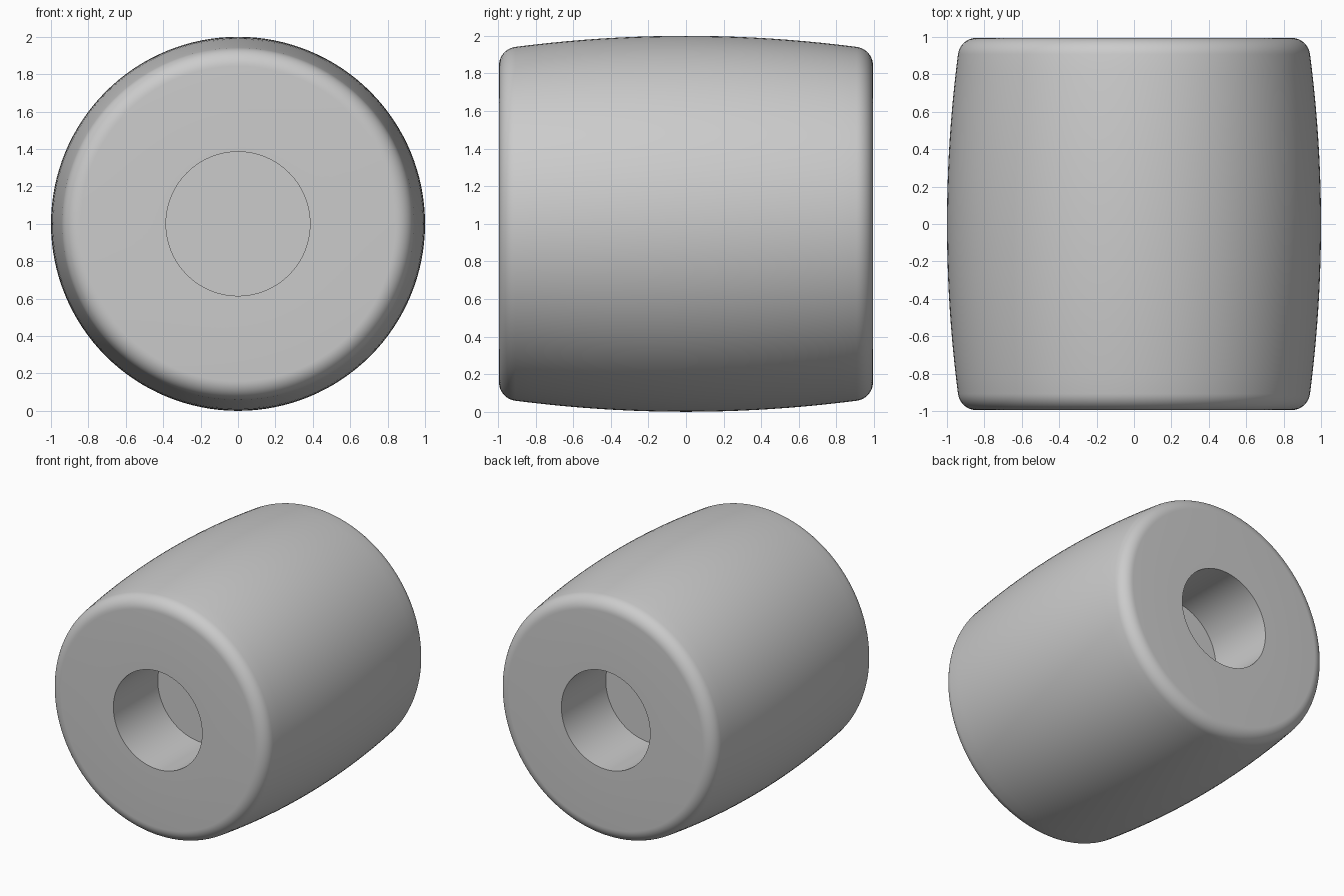
import bpy, bmesh, math

cube = bpy.data.objects.get("Cube")
if cube:
    bpy.data.objects.remove(cube, do_unlink=True)

SEGMENTS = 128
HALF_LENGTH = 0.995   # along y
HOLE_RADIUS = 0.385
HOLE_DEPTH = 0.55
BULGE = 7.0           # radius of the barrel curve
FILLET = 0.1

grey = bpy.data.materials.new("plain grey")
grey.use_nodes = True
colour = (0.6, 0.6, 0.6, 1.0)
grey.diffuse_color = colour
grey.node_tree.nodes["Principled BSDF"].inputs["Base Color"].default_value = colour


def half_profile():
    """(radius, y) points from the socket floor out to the widest ring."""
    floor = HALF_LENGTH - HOLE_DEPTH
    points = [(0, floor), (HOLE_RADIUS, floor), (HOLE_RADIUS, HALF_LENGTH)]
    # rounded rim, tangent to the barrel curve
    centre_r, centre_y = 0.842, HALF_LENGTH - FILLET
    slope = centre_y / BULGE
    for i in range(11):
        a = math.pi / 2 + (slope - math.pi / 2) * i / 10
        points.append((centre_r + FILLET * math.cos(a), centre_y + FILLET * math.sin(a)))
    # bulging side
    start = points[-1][1]
    for i in range(1, 11):
        y = start * (1 - i / 10)
        points.append((1 - y * y / (2 * BULGE), y))
    return points


# Roller body with a blind socket in each end, turned about the y axis
back = half_profile()
profile = back + [(r, -y) for r, y in reversed(back[:-1])]
bm = bmesh.new()
verts = [bm.verts.new((r, y, 0)) for r, y in profile]
edges = [bm.edges.new(pair) for pair in zip(verts, verts[1:])]
bmesh.ops.spin(bm, geom=verts + edges, cent=(0, 0, 0), axis=(0, 1, 0),
               angle=math.tau, steps=SEGMENTS, use_duplicate=False)
bmesh.ops.remove_doubles(bm, verts=bm.verts[:], dist=1e-4)
bmesh.ops.recalc_face_normals(bm, faces=bm.faces[:])
bmesh.ops.translate(bm, verts=bm.verts[:], vec=(0, 0, 1))
mesh = bpy.data.meshes.new("roller_body")
bm.to_mesh(mesh)
bm.free()
mesh.materials.append(grey)
body = bpy.data.objects.new("roller_body", mesh)
bpy.context.collection.objects.link(body)

# Smooth sides with crisp socket edges
bpy.ops.object.select_all(action='DESELECT')
body.select_set(True)
bpy.context.view_layer.objects.active = body
bpy.ops.object.shade_smooth_by_angle(angle=math.radians(30))
